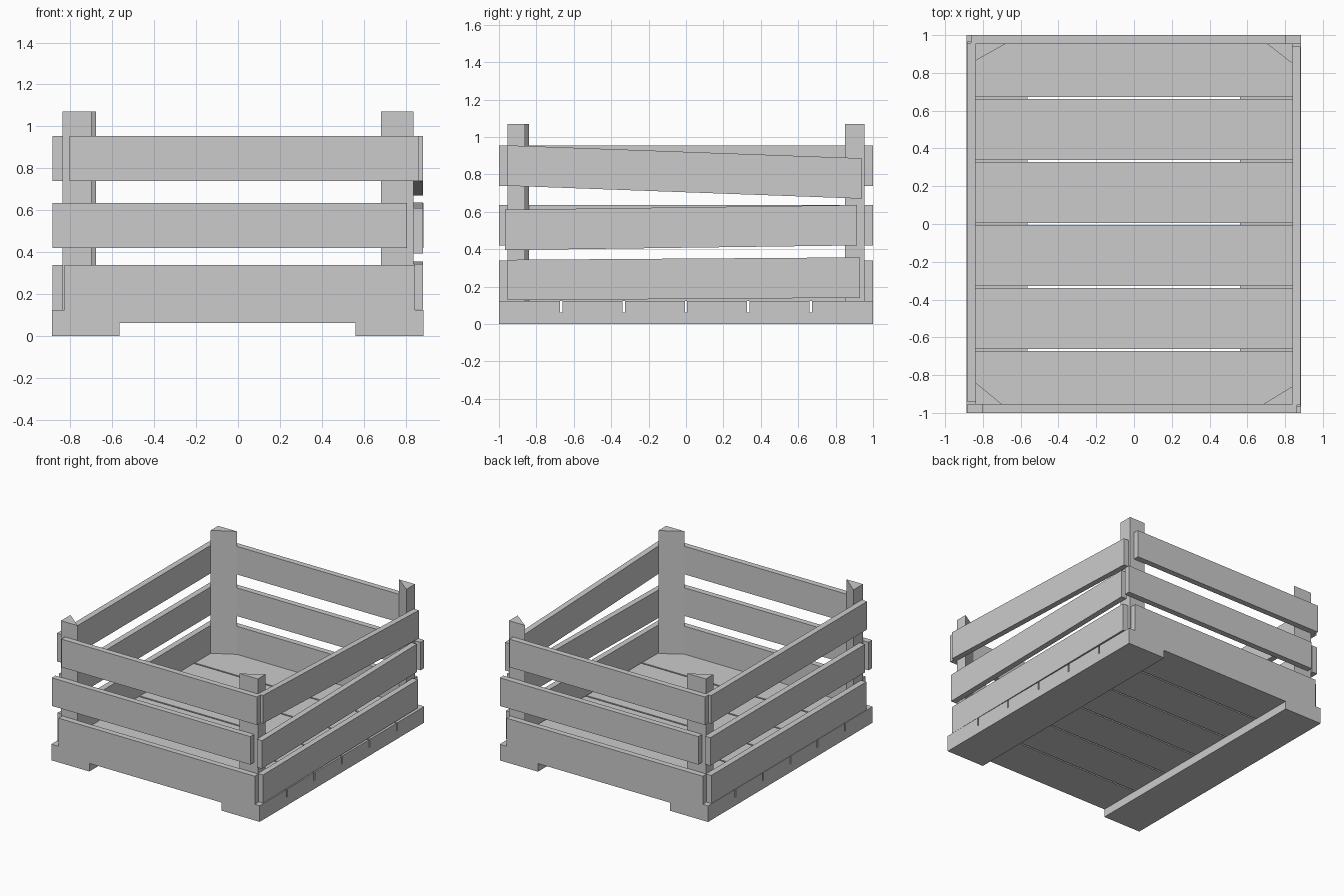
import bpy

if "Cube" in bpy.data.objects:
    bpy.data.objects.remove(bpy.data.objects["Cube"])


def prism(name, profile, axis, lo, hi):
    """Extrude a 2D profile along an axis: 'x' uses (y, z), 'y' uses (x, z), 'z' uses (x, y)."""
    place = {'x': lambda a, b, t: (t, a, b),
             'y': lambda a, b, t: (a, t, b),
             'z': lambda a, b, t: (a, b, t)}[axis]
    n = len(profile)
    verts = [place(a, b, t) for t in (lo, hi) for a, b in profile]
    faces = [tuple(range(n))[::-1], tuple(range(n, 2 * n))]
    faces += [(i, (i + 1) % n, n + (i + 1) % n, n + i) for i in range(n)]
    mesh = bpy.data.meshes.new(name)
    mesh.from_pydata(verts, [], faces)
    if axis == 'y':
        mesh.flip_normals()
    obj = bpy.data.objects.new(name, mesh)
    bpy.context.collection.objects.link(obj)
    return obj


def slat(name, axis, lo, hi, a, za, b, zb, h=0.216):
    """Board running from a to b whose lower edge goes from za to zb."""
    return prism(name, [(a, za), (b, zb), (b, zb + h), (a, za + h)], axis, lo, hi)


# Two runners under the floor
for side, x0, x1 in (("left", -0.888, -0.565), ("right", 0.56, 0.885)):
    slat(side + "_runner", 'y', -1, 1, x0, 0, x1, 0, 0.062)

# Six floor planks with narrow gaps
for i in range(6):
    y0 = -1 + i / 3 + (0.006 if i else 0)
    y1 = -1 + (i + 1) / 3 - (0.006 if i < 5 else 0)
    slat(f"floor_plank_{i + 1}", 'x', -0.888, 0.885, y0, 0.062, y1, 0.062, 0.062)

# Triangular corner posts: leg along x is longer than the leg along y
for sx, sy, lx, ly in ((-1, -1, 0.14, 0.115), (1, -1, 0.155, 0.095),
                       (-1, 1, 0.16, 0.09), (1, 1, 0.135, 0.105)):
    x, y = 0.838 * sx, 0.955 * sy
    pts = [(x, y), (x - sx * lx, y), (x, y - sy * ly)]
    if sx * sy < 0:
        pts.reverse()
    name = ("front" if sy < 0 else "back") + ("_left" if sx < 0 else "_right")
    prism(name + "_post", pts, 'z', 0.124, 1.07)

# Front slats, and back slats as the front turned half round
levels = (("bottom", 0.124, -0.828, 0.843),
          ("middle", 0.419, -0.885, 0.805),
          ("top", 0.739, -0.803, 0.862))
for level, z, a, b in levels:
    slat(f"front_{level}_slat", 'y', -1, -0.955, a, z, b, z)
    slat(f"back_{level}_slat", 'y', 0.955, 1, -b, z, -a, z)

# Side slats: straight on the left, slightly crooked on the right
sides = (("bottom", 0.124, -0.955, 0.93, 0.127, 0.14),
         ("middle", 0.419, -0.967, 0.915, 0.395, 0.42),
         ("top", 0.739, -0.957, 0.94, 0.739, 0.67))
for level, z, a, b, za, zb in sides:
    slat(f"right_{level}_slat", 'x', 0.838, 0.882, a, za, b, zb)
    slat(f"left_{level}_slat", 'x', -0.884, -0.838, -b, z, -a, z)
